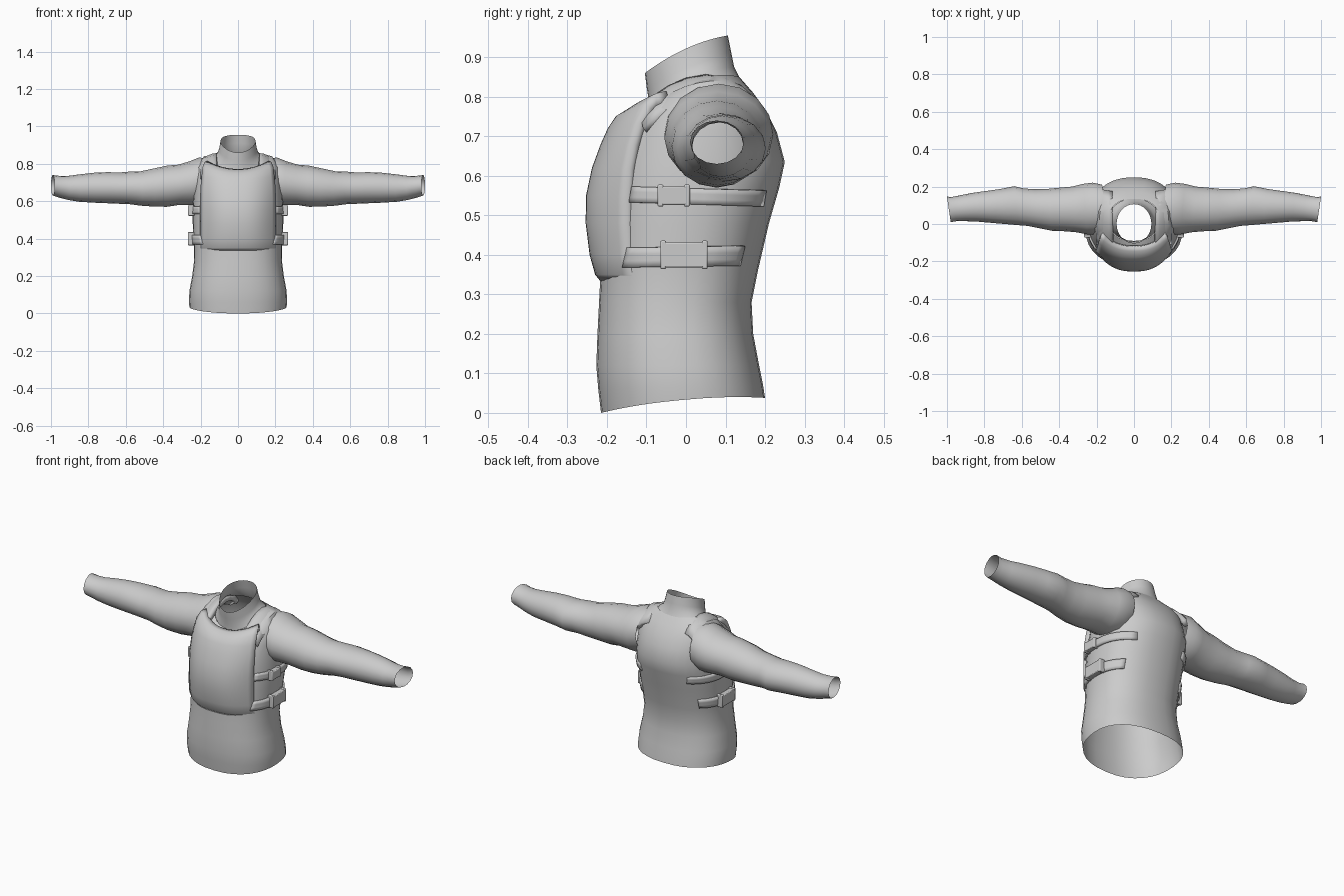
import bpy, bmesh
from math import sin, cos, tau

cube = bpy.data.objects.get("Cube")
if cube:
    bpy.data.objects.remove(cube)

grey = bpy.data.materials.new("cloth grey")
grey.use_nodes = True
COLOUR = (0.6, 0.6, 0.6, 1)
grey.diffuse_color = COLOUR
grey.node_tree.nodes["Principled BSDF"].inputs["Base Color"].default_value = COLOUR


def make(name, rows, closed=False, keep=lambda i, j: True):
    """Skin a grid of points; closed joins each row into a ring."""
    bm = bmesh.new()
    v = [[bm.verts.new(p) for p in row] for row in rows]
    n = len(rows[0])
    for i in range(len(rows) - 1):
        for j in range(n if closed else n - 1):
            if keep(i, j):
                k = (j + 1) % n
                bm.faces.new((v[i][j], v[i][k], v[i + 1][k], v[i + 1][j]))
    bmesh.ops.delete(bm, geom=[p for p in bm.verts if not p.link_faces], context='VERTS')
    return finish(name, bm)


def finish(name, bm):
    me = bpy.data.meshes.new(name)
    bm.to_mesh(me)
    bm.free()
    me.materials.append(grey)
    ob = bpy.data.objects.new(name, me)
    bpy.context.collection.objects.link(ob)
    bpy.ops.object.select_all(action='DESELECT')
    ob.select_set(True)
    bpy.context.view_layer.objects.active = ob
    bpy.ops.object.shade_smooth_by_angle(angle=0.75)
    return ob


def thicken(ob, amount):
    m = ob.modifiers.new("thickness", 'SOLIDIFY')
    m.thickness = amount
    m.offset = -1


def mirror(ob):
    ob.modifiers.new("mirror", 'MIRROR')


def power(a, e):
    return abs(a) ** e * (1 if a > 0 else -1)


def body_ring(zf, zb, rx, yf, yb, lift=0, n=32, e=0.87):
    """Horizontal ring, tilted front to back, with its sides lifted."""
    pts = []
    for k in range(n):
        c, s = cos(tau * k / n), sin(tau * k / n)
        t = 0.5 + 0.5 * power(s, e)
        pts.append((rx * power(c, e), yf + (yb - yf) * t, zf + (zb - zf) * t + lift * c * c))
    return pts


# Torso shell, open at hem and neck
torso = make("torso", [body_ring(*r) for r in (
    (0.0, 0.038, 0.26, -0.215, 0.2, 0.014),
    (0.06, 0.07, 0.262, -0.222, 0.195),
    (0.12, 0.12, 0.26, -0.227, 0.185),
    (0.2, 0.2, 0.245, -0.224, 0.17),
    (0.28, 0.28, 0.235, -0.22, 0.166),
    (0.36, 0.36, 0.236, -0.216, 0.182),
    (0.48, 0.48, 0.242, -0.215, 0.21),
    (0.57, 0.57, 0.242, -0.21, 0.236),
    (0.635, 0.635, 0.238, -0.2, 0.25),
    (0.7, 0.71, 0.23, -0.175, 0.23, 0.01),
    (0.735, 0.765, 0.218, -0.14, 0.203, 0.04),
    (0.75, 0.81, 0.185, -0.11, 0.17, 0.055),
    (0.757, 0.85, 0.135, -0.09, 0.135, 0.035))], closed=True)

# Standing collar
make("collar", [body_ring(*r, e=1) for r in (
    (0.752, 0.845, 0.14, -0.092, 0.137, 0.035),
    (0.785, 0.875, 0.112, -0.093, 0.122, 0.02),
    (0.82, 0.91, 0.102, -0.099, 0.115, 0.01),
    (0.86, 0.955, 0.093, -0.104, 0.106, 0.015))], closed=True)


# Sleeves: x, y centre, z centre, y radius, z radius
def sleeve_ring(x, y, z, ry, rz, n=16):
    return [(x + 0.01 * cos(tau * k / n), y + ry * cos(tau * k / n), z + rz * sin(tau * k / n))
            for k in range(n)]


mirror(make("sleeve", [sleeve_ring(*r) for r in (
    (0.16, 0.085, 0.715, 0.125, 0.115),
    (0.21, 0.083, 0.705, 0.138, 0.128),
    (0.26, 0.08, 0.696, 0.135, 0.117),
    (0.32, 0.078, 0.687, 0.122, 0.108),
    (0.38, 0.078, 0.68, 0.117, 0.11),
    (0.45, 0.076, 0.673, 0.112, 0.102),
    (0.52, 0.082, 0.668, 0.104, 0.092),
    (0.58, 0.09, 0.671, 0.1, 0.087),
    (0.63, 0.098, 0.67, 0.104, 0.084),
    (0.7, 0.094, 0.672, 0.094, 0.083),
    (0.77, 0.092, 0.672, 0.086, 0.08),
    (0.85, 0.09, 0.67, 0.077, 0.073),
    (0.91, 0.085, 0.671, 0.07, 0.064),
    (0.96, 0.08, 0.678, 0.065, 0.058),
    (0.99, 0.078, 0.685, 0.068, 0.055))], closed=True))

# Padded chest plate: z, half width, y at centre, y at edge
COLS = 20
plate_rows = []
for z, w, yc, ye in ((0.335, 0.2, -0.218, -0.125), (0.35, 0.202, -0.23, -0.138),
                     (0.4, 0.203, -0.244, -0.145), (0.48, 0.204, -0.254, -0.148),
                     (0.55, 0.204, -0.253, -0.148), (0.62, 0.203, -0.238, -0.144),
                     (0.68, 0.2, -0.216, -0.134), (0.72, 0.195, -0.198, -0.12),
                     (0.75, 0.19, -0.178, -0.1), (0.768, 0.18, -0.145, -0.075),
                     (0.772, 0.165, -0.12, -0.05)):
    us = [-1 + 2 * j / COLS for j in range(COLS + 1)]
    plate_rows.append([(w * u, yc + (ye - yc) * abs(u) ** 2.6,
                        z + max(0, z - 0.7) * 0.6 * abs(u) ** 2) for u in us])
thicken(make("chest_plate", plate_rows), 0.035)

# Shoulder straps running over to the back
strap_path = ((-0.125, 0.765), (-0.09, 0.795), (-0.045, 0.825), (0.0, 0.844),
              (0.05, 0.853), (0.1, 0.845), (0.14, 0.825), (0.175, 0.792))
shoulder = make("shoulder_strap", [
    [(0.115 + 0.022 * j, y + 0.004 * j, z + 0.004 - 0.003 * j * j) for j in range(5)]
    for y, z in strap_path])
thicken(shoulder, 0.03)
mirror(shoulder)


# Side straps wrapped onto the torso
def side_strap(name, y0, y1, z0, z1, height, slant):
    rows = []
    for i in range(4):
        h = i / 3 * height
        rows.append([(0.4, y0 + (y1 - y0) * j / 20 + slant * i / 3, z0 + (z1 - z0) * j / 20 + h)
                     for j in range(21)])
    ob = make(name, rows)
    wrap = ob.modifiers.new("wrap", 'SHRINKWRAP')
    wrap.target = torso
    wrap.wrap_method = 'PROJECT'
    wrap.use_project_x = True
    wrap.use_project_y = wrap.use_project_z = False
    wrap.use_negative_direction = True
    wrap.use_positive_direction = False
    wrap.offset = 0.012
    thicken(ob, 0.014)
    mirror(ob)


side_strap("upper_side_strap", -0.145, 0.197, 0.533, 0.522, 0.04, 0.007)
side_strap("lower_side_strap", -0.162, 0.138, 0.368, 0.372, 0.05, 0.012)


# Buckles: a raised centre with a taller bar at each end
def buckle(name, y0, y1, z0, z1):
    bm = bmesh.new()
    for a, b, x, grow in ((y0 + 0.006, y1 - 0.006, 0.252, 0),
                          (y0, y0 + 0.015, 0.25, 0.004), (y1 - 0.015, y1, 0.25, 0.004)):
        vs = bmesh.ops.create_cube(bm, size=1)["verts"]
        for v in vs:
            v.co.x = x + v.co.x * (0.03 + grow)
            v.co.y = (a + b) / 2 + v.co.y * (b - a)
            v.co.z = (z0 + z1) / 2 + v.co.z * (z1 - z0 + 2 * grow)
    ob = finish(name, bm)
    bevel = ob.modifiers.new("bevel", 'BEVEL')
    bevel.width = 0.004
    bevel.segments = 2
    mirror(ob)


buckle("upper_buckle", -0.072, 0.01, 0.526, 0.574)
buckle("lower_buckle", -0.065, 0.055, 0.368, 0.432)
